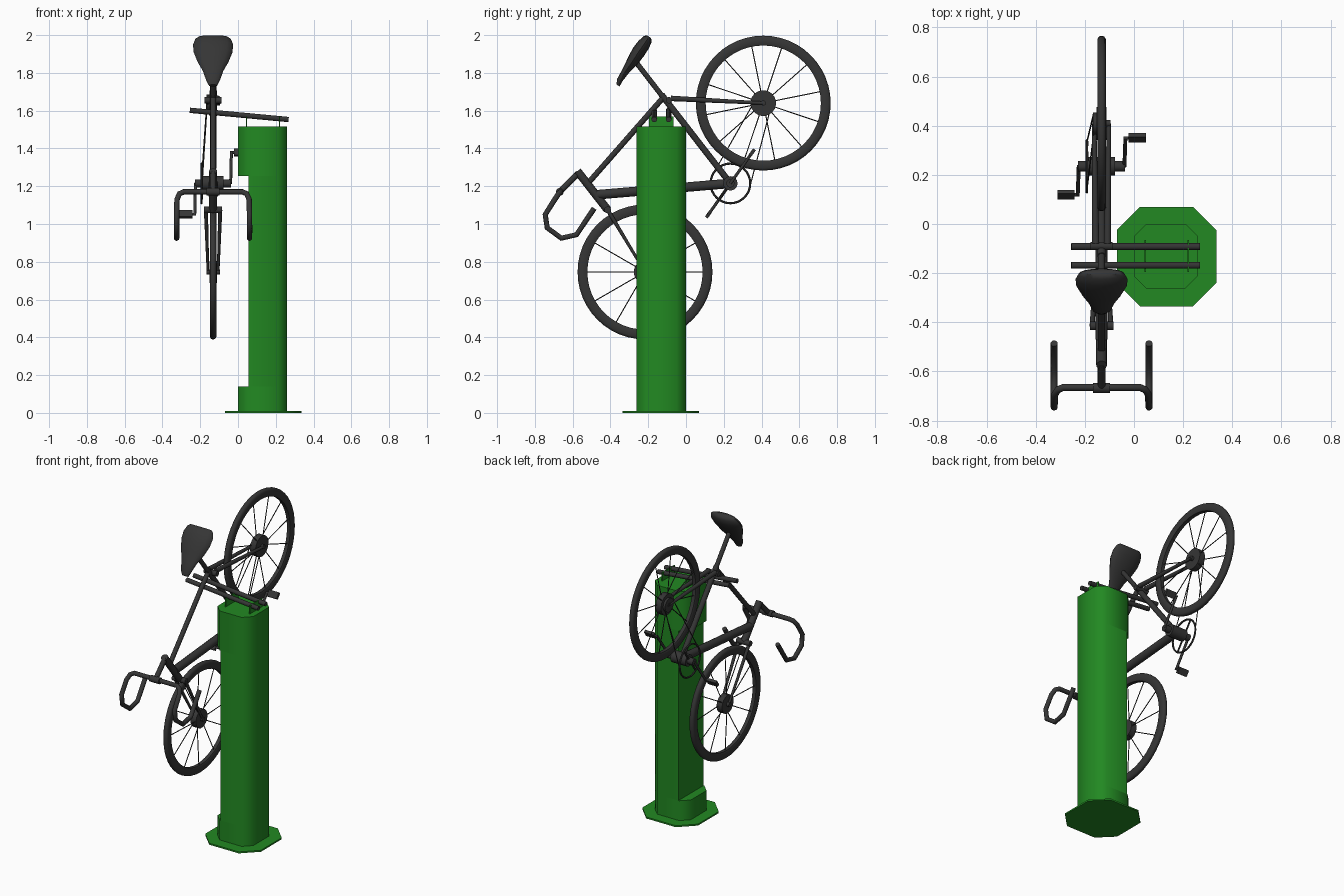
import bpy, bmesh, math
from mathutils import Vector, Matrix

if "Cube" in bpy.data.objects:
    bpy.data.objects.remove(bpy.data.objects["Cube"])

CX = -0.132  # centre plane of the bicycle


def material(name, col):
    m = bpy.data.materials.new(name)
    m.diffuse_color = (*col, 1)
    m.use_nodes = True
    m.node_tree.nodes["Principled BSDF"].inputs["Base Color"].default_value = m.diffuse_color
    return m


GREEN = material("green_paint", (0.016, 0.25, 0.016))
DARK = material("dark_paint", (0.036, 0.036, 0.036))


def finish(name, bm, mat, angle=50):
    bmesh.ops.recalc_face_normals(bm, faces=bm.faces)
    me = bpy.data.meshes.new(name)
    bm.to_mesh(me)
    bm.free()
    me.materials.append(mat)
    ob = bpy.data.objects.new(name, me)
    bpy.context.collection.objects.link(ob)
    bpy.ops.object.select_all(action='DESELECT')
    ob.select_set(True)
    bpy.context.view_layer.objects.active = ob
    bpy.ops.object.shade_smooth_by_angle(angle=math.radians(angle))
    return ob


def rings_to_mesh(bm, rings, closed=False):
    # skin a list of equal vertex rings
    vs = [[bm.verts.new(p) for p in r] for r in rings]
    n = len(vs[0])
    pairs = list(zip(vs, vs[1:])) + ([(vs[-1], vs[0])] if closed else [])
    for a, b in pairs:
        for i in range(n):
            bm.faces.new((a[i], a[(i + 1) % n], b[(i + 1) % n], b[i]))
    if not closed:
        bm.faces.new(vs[0][::-1])
        bm.faces.new(vs[-1])


def tube(name, pts, r, r2=None, sides=12, closed=False, mat=DARK):
    # round tube along a path of points, optionally tapered
    pts = [Vector(p) for p in pts]
    n, rings, u = len(pts), [], None
    for i, p in enumerate(pts):
        a = pts[i - 1] if (i or closed) else p
        b = pts[(i + 1) % n] if (i < n - 1 or closed) else p
        t = ((p - a).normalized() + (b - p).normalized()).normalized()
        u = (u - t * u.dot(t)).normalized() if u else t.orthogonal().normalized()
        w = t.cross(u)
        rad = r + ((r2 if r2 is not None else r) - r) * i / max(1, n - 1)
        rings.append([p + rad * (math.cos(k) * u + math.sin(k) * w)
                      for k in (math.tau * j / sides for j in range(sides))])
    bm = bmesh.new()
    rings_to_mesh(bm, rings, closed)
    return finish(name, bm, mat)


def B(x, y, z):
    # point relative to the bicycle's centre plane
    return (CX + x, y, z)


def box(name, centre, size, tilt=0, mat=DARK):
    bm = bmesh.new()
    bmesh.ops.create_cube(bm, size=1, matrix=Matrix.Translation(centre)
                          @ Matrix.Rotation(tilt, 4, 'X') @ Matrix.Diagonal((*size, 1)))
    return finish(name, bm, mat, 30)


def prism(name, x0, x1, y0, y1, z0, z1, c, cut=False):
    # chamfered square column; with cut, the left chamfers end on a flat face
    if cut:
        out = [(x0, y0), (x1 - c, y0), (x1, y0 + c), (x1, y1 - c), (x1 - c, y1), (x0, y1)]
    else:
        out = [(x0, y0 + c), (x0 + c, y0), (x1 - c, y0), (x1, y0 + c),
               (x1, y1 - c), (x1 - c, y1), (x0 + c, y1), (x0, y1 - c)]
    bm = bmesh.new()
    rings_to_mesh(bm, [[(x, y, z) for x, y in out] for z in (z0, z1)])
    return finish(name, bm, GREEN)


# repair stand: base plate, notched column, brackets and two hanging bars
prism("base_plate", -0.07, 0.335, -0.335, 0.07, 0, 0.01, 0.095)
prism("column_foot", 0, 0.26, -0.262, 0, 0.01, 0.14, 0.05)
prism("column_middle", 0.055, 0.26, -0.262, 0, 0.14, 1.255, 0.05, cut=True)
prism("column_head", 0, 0.26, -0.262, 0, 1.255, 1.515, 0.05)
for i, x in enumerate((0.045, 0.22)):
    box(f"bar_bracket_{i}", (x, -0.13, 1.54), (0.006, 0.13, 0.06), mat=GREEN)
for i, y in enumerate((-0.168, -0.092)):
    tube(f"hanging_bar_{i}", [(-0.255, y, 1.602), (0.268, y, 1.553)], 0.0145)


# wheels: tyre with a squarish section, twelve spokes, hub and axle
def wheel(name, y, z, hub, phase):
    section = [(0.305, 0.012), (0.312, 0.016), (0.345, 0.017), (0.354, 0.011), (0.357, 0.004)]
    section += [(r, -x) for r, x in section[::-1]]
    rings = []
    for i in range(48):
        a = math.tau * i / 48
        rings.append([B(x, y + r * math.cos(a), z + r * math.sin(a)) for r, x in section])
    bm = bmesh.new()
    rings_to_mesh(bm, rings, True)
    finish(name + "_tyre", bm, DARK)
    for i in range(12):
        a = math.tau * i / 12 + phase
        c, s, side = math.cos(a), math.sin(a), 0.014 * (-1) ** i
        tube(f"{name}_spoke_{i}", [B(side, y + 0.03 * c, z + 0.03 * s),
                                   B(0, y + 0.32 * c, z + 0.32 * s)], 0.003, sides=5)
    tube(name + "_hub", [B(-0.02, y, z), B(0.02, y, z)], hub, sides=20)
    tube(name + "_axle", [B(-0.036, y, z), B(0.036, y, z)], 0.014)


FW, RW, BB = (-0.217, 0.746), (0.409, 1.64), (0.235, 1.215)
wheel("front_wheel", *FW, 0.06, 0.0)
wheel("rear_wheel", *RW, 0.068, 0.2)

# main frame
tube("head_tube", [B(0, -0.575, 1.28), B(0, -0.415, 1.075)], 0.022)
tube("top_tube", [B(0, -0.515, 1.22), B(0, -0.12, 1.67)], 0.015)
tube("down_tube", [B(0, -0.47, 1.155), B(0, *BB)], 0.026)
tube("seat_tube", [B(0, *BB), B(0, -0.13, 1.685)], 0.017)
tube("seat_post", [B(0, -0.12, 1.67), B(0, -0.275, 1.87)], 0.014)
tube("seat_clamp", [B(-0.045, -0.09, 1.655), B(0.045, -0.09, 1.655)], 0.017)
tube("bottom_bracket", [B(-0.055, *BB), B(0.055, *BB)], 0.038, sides=16)
tube("crank_axle", [B(-0.095, *BB), B(0.095, *BB)], 0.022)
tube("fork_crown", [B(-0.048, -0.415, 1.075), B(0.048, -0.415, 1.075)], 0.018)

# mirrored stays and fork blades
for n, s in (("left", 1), ("right", -1)):
    tube(n + "_fork_blade", [B(s * 0.038, -0.415, 1.075), B(s * 0.027, *FW)], 0.011, 0.007)
    tube(n + "_seat_stay", [B(s * 0.024, -0.08, 1.665), B(s * 0.03, *RW)], 0.015, 0.009)

# stem and drop handlebar with rounded corners
tube("stem", [B(0, -0.57, 1.27), B(0, -0.668, 1.17)], 0.016)
tube("bar_clamp", [B(-0.035, -0.668, 1.17), B(0.035, -0.668, 1.17)], 0.021)
half = [(0.155, -0.665, 1.17), (0.178, -0.675, 1.16), (0.191, -0.695, 1.13),
        (0.193, -0.745, 1.05), (0.193, -0.735, 0.98), (0.193, -0.66, 0.925),
        (0.193, -0.58, 0.943), (0.193, -0.486, 1.083)]
tube("handlebar", [B(-x, y, z) for x, y, z in half[::-1]] + [B(*p) for p in half], 0.0145)

# saddle lofted from nose to tail: y, z, half width, half thickness
sections = [(-0.36, 1.733, .022, .01), (-0.352, 1.76, .036, .015),
            (-0.318, 1.812, .055, .02), (-0.285, 1.858, .082, .03),
            (-0.252, 1.91, .103, .036), (-0.224, 1.95, .106, .034),
            (-0.203, 1.98, .094, .026), (-0.196, 1.992, .075, .013)]
rings = []
for y, z, w, t in sections:
    rings.append([B(w * math.cos(a), y - 0.84 * t * math.sin(a), z + 0.543 * t * math.sin(a))
                  for a in (math.tau * k / 16 for k in range(16))])
bm = bmesh.new()
rings_to_mesh(bm, rings)
finish("saddle", bm, DARK)

# drivetrain: chainring held along the crank line, sprocket, chain
by, bz = BB
ca, sa = 0.577, 0.817  # crank direction
tube("chainring", [B(-0.06, by + 0.105 * math.cos(a), bz + 0.105 * math.sin(a))
                   for a in (math.tau * k / 32 for k in range(32))], 0.006, sides=6, closed=True)
tube("chainring_arm", [B(-0.06, by - 0.105 * ca, bz - 0.105 * sa),
                       B(-0.06, by + 0.105 * ca, bz + 0.105 * sa)], 0.006, sides=6)
tube("sprocket", [B(-0.034, *RW), B(-0.018, *RW)], 0.045, sides=20)
d = Vector((RW[0] - by, RW[1] - bz)).normalized()
for n, s in (("upper", 1), ("lower", -1)):
    q = Vector((-d.y, d.x)) * s
    tube(n + "_chain", [B(-0.06, by + q.x * 0.105, bz + q.y * 0.105),
                        B(-0.032, RW[0] + q.x * 0.045, RW[1] + q.y * 0.045)], 0.003, sides=6)

# cranks and pedals, opposite each other
for n, s in (("left", 1), ("right", -1)):
    ey, ez = by + s * 0.2 * ca, bz + s * 0.2 * sa
    tube(n + "_crank", [B(s * 0.093, *BB), B(s * 0.097, ey, ez)], 0.008)
    tube(n + "_pedal_axle", [B(s * 0.09, ey, ez), B(s * 0.12, ey, ez)], 0.007)
    box(n + "_pedal", B(s * 0.145, ey, ez), (0.07, 0.042, 0.018), math.atan2(sa, ca))
